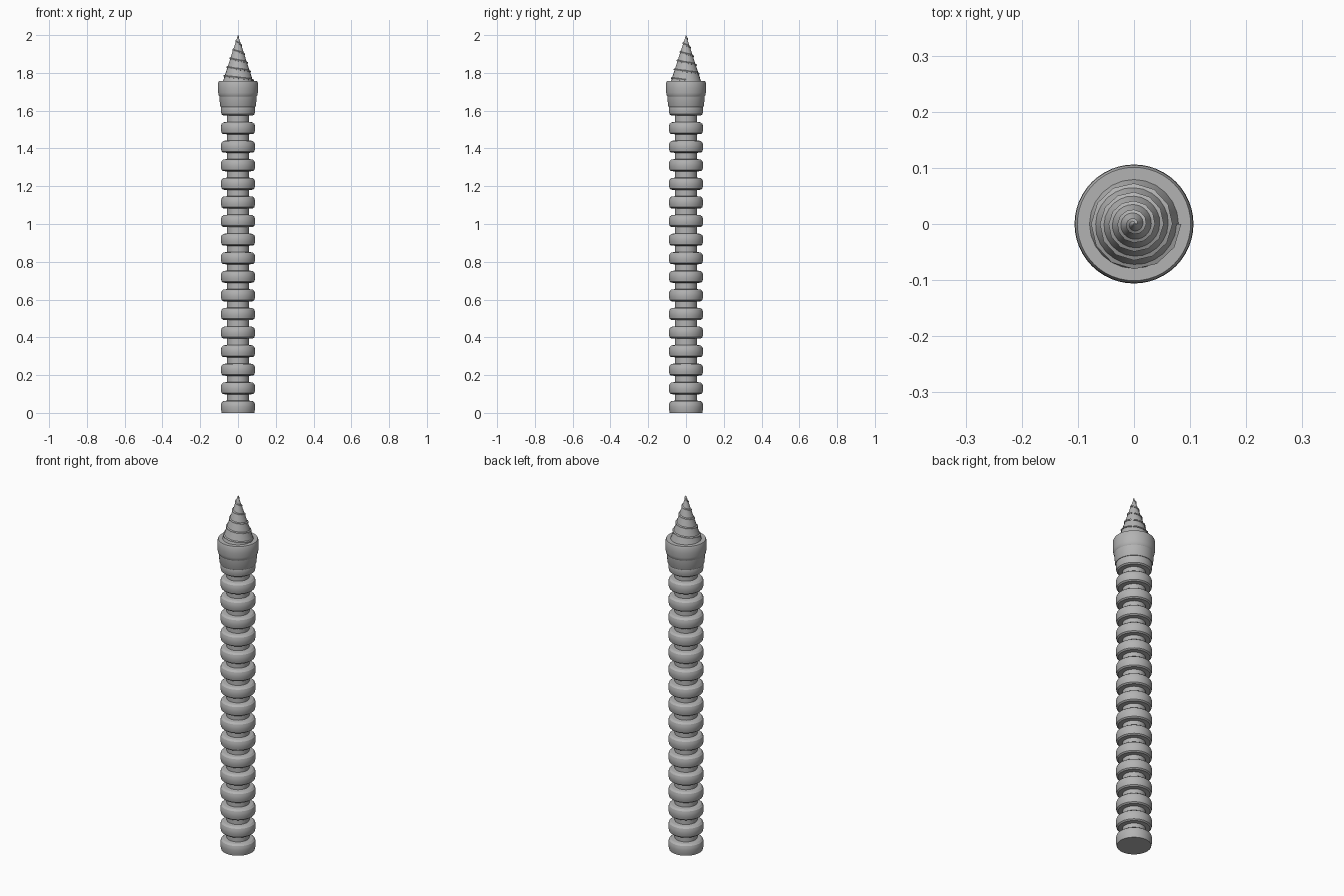
import bpy, bmesh, math

if "Cube" in bpy.data.objects:
    bpy.data.objects.remove(bpy.data.objects["Cube"])

steel = bpy.data.materials.new("grey steel")
steel.diffuse_color = (0.45, 0.45, 0.45, 1)
steel.use_nodes = True
steel.node_tree.nodes["Principled BSDF"].inputs["Base Color"].default_value = steel.diffuse_color


def make_object(name, verts, faces, angle):
    mesh = bpy.data.meshes.new(name)
    mesh.from_pydata(verts, [], faces)
    bm = bmesh.new()
    bm.from_mesh(mesh)
    bmesh.ops.recalc_face_normals(bm, faces=bm.faces)
    bm.to_mesh(mesh)
    bm.free()
    mesh.materials.append(steel)
    ob = bpy.data.objects.new(name, mesh)
    bpy.context.collection.objects.link(ob)
    bpy.ops.object.select_all(action='DESELECT')
    ob.select_set(True)
    bpy.context.view_layer.objects.active = ob
    bpy.ops.object.shade_smooth_by_angle(angle=math.radians(angle))
    return ob


def lathe(name, profile, sides, angle=30):
    """Revolve (radius, z) points about the z axis and cap both ends."""
    verts = [(r * math.cos(2 * math.pi * k / sides), r * math.sin(2 * math.pi * k / sides), z)
             for r, z in profile for k in range(sides)]
    faces = [(i * sides + k, i * sides + (k + 1) % sides,
              (i + 1) * sides + (k + 1) % sides, (i + 1) * sides + k)
             for i in range(len(profile) - 1) for k in range(sides)]
    last = (len(profile) - 1) * sides
    faces += [tuple(range(sides))[::-1], tuple(range(last, last + sides))]
    return make_object(name, verts, faces, angle)


# Ribbed shaft: a thin core with evenly spaced rounded rings
PITCH, RINGS = 0.0984, 17
ring = [(0.058, -0.033), (0.080, -0.031), (0.087, -0.025), (0.090, -0.012), (0.091, 0.0),
        (0.090, 0.012), (0.087, 0.022), (0.078, 0.030), (0.058, 0.033)]
shaft = [(0.086, 0.0), (0.089, 0.014)]
for i in range(RINGS):
    zc = 0.032 + i * PITCH
    shaft += [(r, zc + dz) for r, dz in (ring if i else ring[4:])]
lathe("ribbed_shaft", shaft, 48)

# Collar under the tip: a stepped, flaring sleeve
lathe("collar", [(0.058, 1.617), (0.092, 1.620), (0.095, 1.626), (0.099, 1.676), (0.102, 1.680),
                 (0.105, 1.695), (0.106, 1.720), (0.105, 1.748), (0.101, 1.757)], 48)

# Tip: tapering cone
Z0, Z1, SLOPE, SEG, TURNS = 1.755, 1.998, 0.325, 12, 5
lathe("tip_cone", [((Z1 - z) * SLOPE + 0.001, z) for z in (1.75, 1.80, 1.85, 1.90, 1.95, 1.998)], 24)

# Thread: wedge section wound down the cone
verts, faces = [], []
steps = SEG * TURNS
for s in range(steps + 1):
    t = s / steps
    a = -2 * math.pi * s / SEG
    z = Z0 + 0.008 + t * (2.0 - Z0 - 0.014)
    size = 0.008 - 0.003 * t
    core = max((Z1 - z) * SLOPE, 0.0)
    for r, dz in ((max(core - 0.003, 0), -0.006), (core + size, -0.005),
                  (core + size, 0.001), (max(core - 0.003, 0), 0.006)):
        verts.append((r * math.cos(a), r * math.sin(a), z + dz))
for s in range(steps):
    for k in range(4):
        faces.append((4 * s + k, 4 * s + (k + 1) % 4, 4 * s + 4 + (k + 1) % 4, 4 * s + 4 + k))
faces += [(3, 2, 1, 0), tuple(4 * steps + k for k in range(4))]
make_object("tip_thread", verts, faces, 25)
